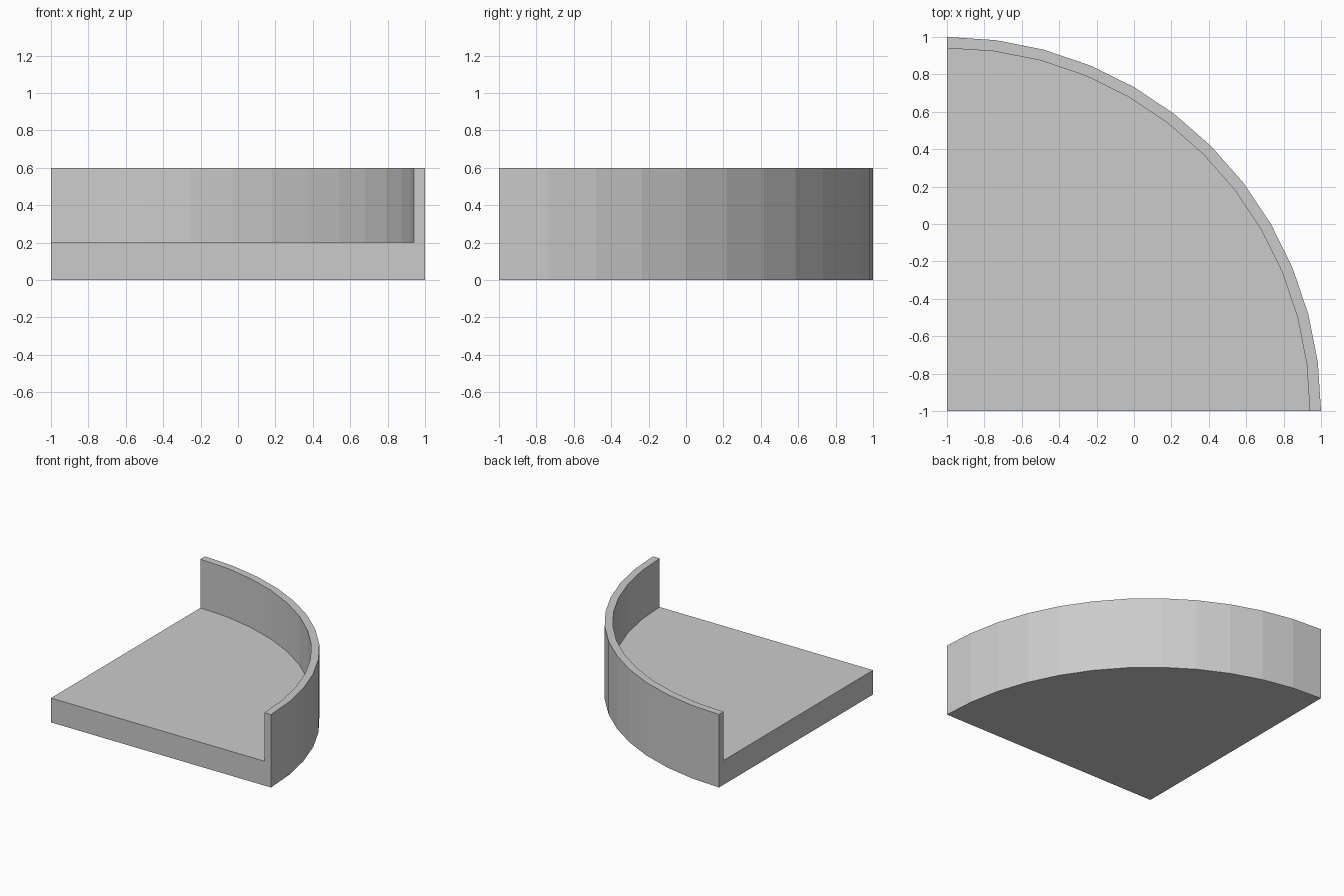
import bpy, bmesh, math

if "Cube" in bpy.data.objects:
    bpy.data.objects.remove(bpy.data.objects["Cube"])

STEPS = 12
R_OUT, R_IN = 2.0, 1.94
FLOOR_Z, RIM_Z = 0.2, 0.6

grey = bpy.data.materials.new("light_grey")
grey.diffuse_color = (0.6, 0.6, 0.6, 1)
grey.use_nodes = True
grey.node_tree.nodes["Principled BSDF"].inputs["Base Color"].default_value = grey.diffuse_color

# Quarter-round tray: L-shaped section revolved 90 degrees about the corner
bm = bmesh.new()
axis_low = bm.verts.new((-1, -1, 0))
axis_top = bm.verts.new((-1, -1, FLOOR_Z))
section = [(R_OUT, 0), (R_OUT, RIM_Z), (R_IN, RIM_Z), (R_IN, FLOOR_Z)]
rings = []
for i in range(STEPS + 1):
    a = math.radians(90) * i / STEPS
    rings.append([bm.verts.new((-1 + r * math.cos(a), -1 + r * math.sin(a), z))
                  for r, z in section])

# Outer wall, rim and inner wall
for p, q in zip(rings, rings[1:]):
    for k in range(3):
        bm.faces.new((p[k], q[k], q[k + 1], p[k + 1]))

# Underside and floor
bm.faces.new([axis_low] + [r[0] for r in reversed(rings)])
bm.faces.new([axis_top] + [r[3] for r in rings])

# Straight cut ends
for ring in (rings[0], rings[-1]):
    bm.faces.new([axis_low] + ring + [axis_top])

bmesh.ops.recalc_face_normals(bm, faces=bm.faces)
mesh = bpy.data.meshes.new("quarter_round_tray")
bm.to_mesh(mesh)
bm.free()
mesh.materials.append(grey)
tray = bpy.data.objects.new("quarter_round_tray", mesh)
bpy.context.collection.objects.link(tray)
